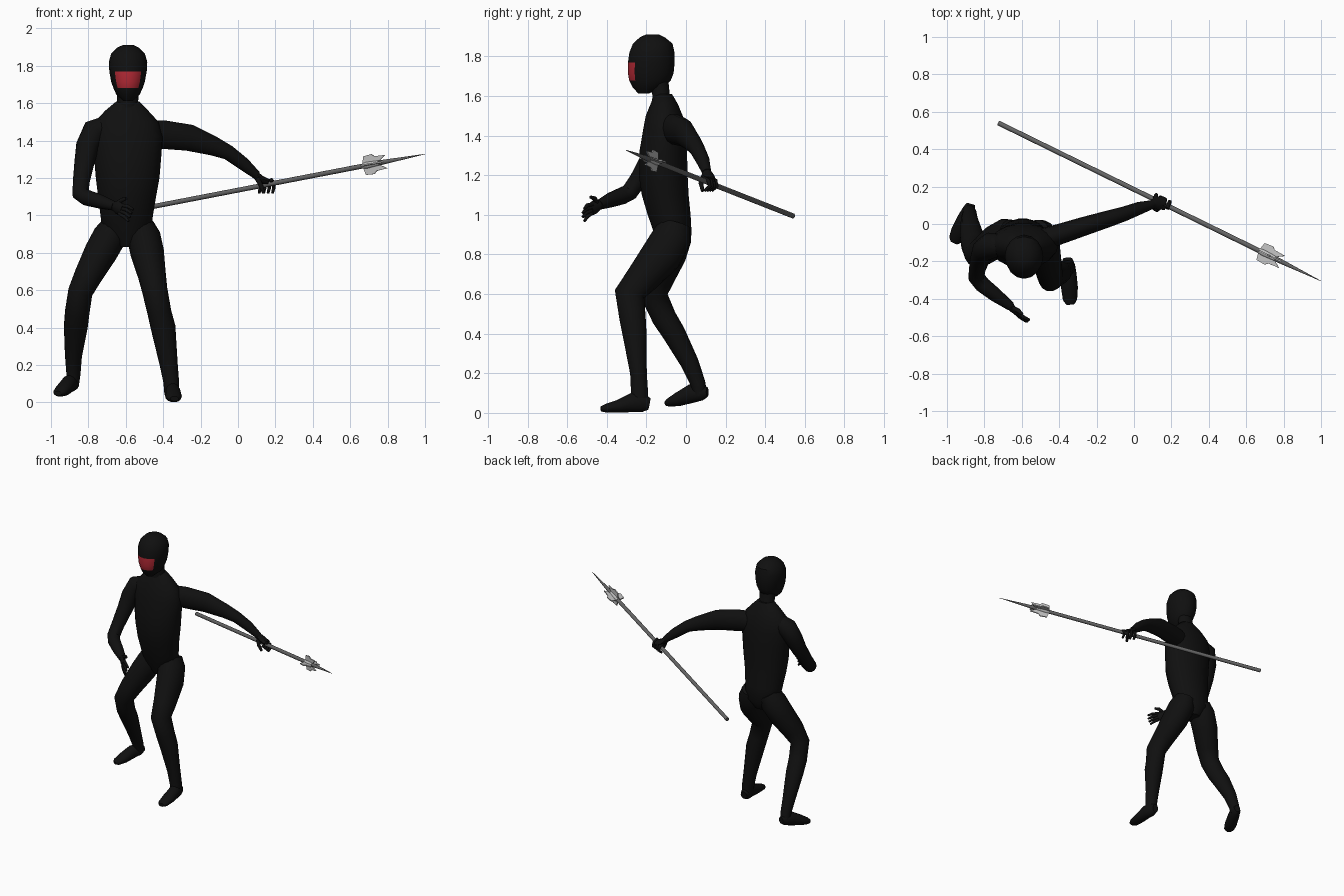
import bpy, bmesh, math
from mathutils import Vector


def material(name, rgb):
    m = bpy.data.materials.new(name)
    m.diffuse_color = (*rgb, 1)
    return m


BLACK = material("suit black", (0.005, 0.005, 0.005))
RED = material("mask red", (0.45, 0.022, 0.035))
STEEL = material("shaft grey", (0.13, 0.13, 0.13))
LIGHT = material("blade light grey", (0.52, 0.52, 0.52))


def loft(bm, pts, sides, flat=False):
    """Elliptical rings (x, y, z, width radius[, height radius]) joined into a capped tube."""
    ps = [Vector(p[:3]) for p in pts]
    rings, u = [], None
    for i, p in enumerate(pts):
        a, b = ps[max(i - 1, 0)], ps[min(i + 1, len(ps) - 1)]
        t = (b - a).normalized()
        if flat:
            u, v = Vector((1, 0, 0)), Vector((0, 1, 0))
        else:
            if u is None:
                u = t.cross(Vector((0, 0, 1)) if abs(t.z) < 0.7 else Vector((0, 1, 0)))
            u = (u - t * u.dot(t)).normalized()
            v = u.cross(t)
        rw, rh = p[3], p[-1]
        rings.append([bm.verts.new(ps[i] + u * rw * math.cos(k * math.tau / sides)
                                   + v * rh * math.sin(k * math.tau / sides)) for k in range(sides)])
    for r, s in zip(rings, rings[1:]):
        for k in range(sides):
            n = (k + 1) % sides
            bm.faces.new((r[k], r[n], s[n], s[k]))
    bm.faces.new(rings[0])
    bm.faces.new(rings[-1])


def finish(name, bm, mats, angle=50):
    bmesh.ops.recalc_face_normals(bm, faces=bm.faces)
    me = bpy.data.meshes.new(name)
    bm.to_mesh(me)
    bm.free()
    for m in mats:
        me.materials.append(m)
    ob = bpy.data.objects.new(name, me)
    bpy.context.collection.objects.link(ob)
    bpy.ops.object.select_all(action='DESELECT')
    ob.select_set(True)
    bpy.context.view_layer.objects.active = ob
    bpy.ops.object.shade_smooth_by_angle(angle=math.radians(angle))
    return ob


def part(name, tubes, mat, sides=14, flat=False):
    bm = bmesh.new()
    for t in tubes:
        loft(bm, t, sides, flat)
    return finish(name, bm, [mat])


# Torso and neck
part("torso", [[
    (-.595, -.07, .83, .05, .06), (-.595, -.065, .90, .13, .095), (-.595, -.085, 1.0, .14, .11),
    (-.593, -.105, 1.1, .155, .12), (-.59, -.115, 1.2, .17, .125), (-.59, -.115, 1.32, .18, .122),
    (-.59, -.11, 1.42, .187, .11), (-.595, -.11, 1.50, .17, .095), (-.595, -.11, 1.56, .115, .07),
    (-.59, -.115, 1.61, .06, .045)]], BLACK, 18, True)
part("neck", [[(-.59, -.11, 1.5, .075), (-.59, -.125, 1.6, .056, .045), (-.588, -.14, 1.7, .058, .05)]],
     BLACK, 14, True)

# Head, with the mask coloured on the front faces
bm = bmesh.new()
loft(bm, [(-.588, y, z, w, d) for y, z, w, d in [
    (-.215, 1.612, .025, .025), (-.19, 1.645, .062, .08), (-.182, 1.68, .078, .105),
    (-.178, 1.715, .09, .115), (-.175, 1.77, .1, .118), (-.172, 1.82, .103, .114),
    (-.168, 1.865, .09, .1), (-.17, 1.897, .057, .063), (-.17, 1.91, .03, .035)]], 16, True)
bmesh.ops.recalc_face_normals(bm, faces=bm.faces)
for f in bm.faces:
    c = f.calc_center_median()
    if f.normal.y < -.5 and 1.68 < c.z < 1.77 and abs(c.x + .588) < .072:
        f.material_index = 1
finish("head", bm, [BLACK, RED], 35)

# Legs
part("front_leg", [[
    (-.52, -.055, .95, .07, .08), (-.505, -.07, .89, .09, .1), (-.485, -.12, .80, .09, .105),
    (-.46, -.22, .68, .075, .085), (-.445, -.285, .60, .068, .078), (-.42, -.27, .48, .064, .068),
    (-.40, -.26, .40, .066, .062), (-.37, -.24, .20, .048, .043), (-.357, -.235, .11, .042, .044),
    (-.355, -.235, .04, .038, .044)]], BLACK)
part("rear_leg", [[
    (-.655, -.055, .95, .07, .08), (-.685, -.065, .89, .09, .095), (-.735, -.09, .80, .088, .092),
    (-.80, -.14, .68, .075, .08), (-.843, -.16, .59, .066, .068), (-.86, -.11, .48, .066, .062),
    (-.868, -.06, .40, .064, .058), (-.88, .02, .25, .046, .046), (-.88, .06, .15, .038, .038),
    (-.885, .072, .09, .034, .036)]], BLACK)
part("front_foot", [[
    (-.355, -.185, .045, .025, .03), (-.353, -.22, .052, .038, .05), (-.348, -.27, .052, .041, .05),
    (-.345, -.34, .034, .045, .033), (-.342, -.405, .023, .038, .022), (-.34, -.43, .02, .022, .013)]], BLACK)
part("rear_foot", [[
    (-.872, .108, .105, .022, .025), (-.88, .08, .105, .034, .042), (-.905, .03, .098, .039, .048),
    (-.935, -.04, .068, .044, .035), (-.955, -.085, .052, .036, .022), (-.962, -.10, .048, .02, .013)]], BLACK)

# Arms
part("bent_arm", [[
    (-.70, -.11, 1.48, .055), (-.765, -.115, 1.45, .07), (-.805, -.14, 1.37, .062),
    (-.822, -.18, 1.28, .053), (-.838, -.24, 1.18, .045), (-.842, -.285, 1.115, .044),
    (-.81, -.325, 1.095, .043), (-.74, -.38, 1.075, .038), (-.66, -.44, 1.05, .025)]], BLACK)
part("spear_arm", [[
    (-.52, -.09, 1.44, .06, .07), (-.40, -.055, 1.432, .055, .078), (-.26, -.01, 1.415, .05, .072),
    (-.13, .03, 1.37, .044, .052), (-.05, .055, 1.335, .039, .04), (.03, .085, 1.275, .034, .035),
    (.10, .105, 1.215, .023, .023)]], BLACK)

# Open hand: palm, four spread fingers and a thumb
fingers = []
for k in range(4):
    s = k - 1.5
    fingers.append([(-.63 - .004 * s, -.472, 1.032 - .014 * s, .011),
                    (-.598 - .006 * s, -.505 + .004 * abs(s), 1.02 - .019 * s, .01),
                    (-.572 - .008 * s, -.525 + .008 * abs(s), 1.0 - .021 * s, .007)])
part("open_hand", fingers + [
    [(-.665, -.435, 1.052, .022, .024), (-.645, -.458, 1.042, .018, .036), (-.62, -.48, 1.028, .013, .032)],
    [(-.65, -.45, 1.06, .013), (-.62, -.462, 1.083, .012), (-.597, -.482, 1.09, .008)]], BLACK, 8)

# Gripping hand: fingers curl around the shaft
grip = []
for k in range(4):
    x, y = .105 + .024 * k, .138 - .012 * k
    grip.append([(x, y - .02, 1.19, .011), (x + .012, y + .012, 1.172, .011),
                 (x + .014, y + .018, 1.145, .01), (x + .008, y - .008, 1.122, .008)])
part("gripping_hand", grip + [
    [(.09, .102, 1.22, .022), (.12, .113, 1.193, .035, .022), (.165, .11, 1.177, .036, .016)],
    [(.105, .09, 1.195, .014), (.122, .075, 1.16, .012), (.138, .085, 1.12, .009)]], BLACK, 8)

# Spear: all parts measured along one axis from butt to tip
BUTT, TIP = Vector((-.725, .54, .995)), Vector((1, -.305, 1.328))
AXIS = (TIP - BUTT).normalized()
LEN = (TIP - BUTT).length
SIDE = AXIS.cross(Vector((0, 0, 1))).normalized()
UP = SIDE.cross(AXIS)


def along(s, r):
    return (*(BUTT + AXIS * s), r)


part("spear_shaft", [[along(0, .013), along(1.6, .013)]], STEEL, 12)
part("spear_point", [[along(1.6, .015), along(1.7, .013), along(LEN, .001)]], STEEL, 10)
part("spear_collar", [[along(1.575, .014), along(1.6, .018), along(1.67, .014)]], LIGHT, 10)

# Four barbed fins around the collar
bm = bmesh.new()
outline = [(1.575, .008), (1.585, .05), (1.635, .054), (1.65, .04), (1.715, .036), (1.67, .008)]
for k in range(4):
    a = k * math.pi / 2
    out = SIDE * math.cos(a) + UP * math.sin(a)
    n = AXIS.cross(out) * .004
    lo, hi = ([bm.verts.new(BUTT + AXIS * s + out * r + n * sign) for s, r in outline] for sign in (-1, 1))
    bm.faces.new(lo)
    bm.faces.new(hi)
    for i in range(len(outline)):
        j = (i + 1) % len(outline)
        bm.faces.new((lo[i], lo[j], hi[j], hi[i]))
finish("spear_fins", bm, [LIGHT], 30)
